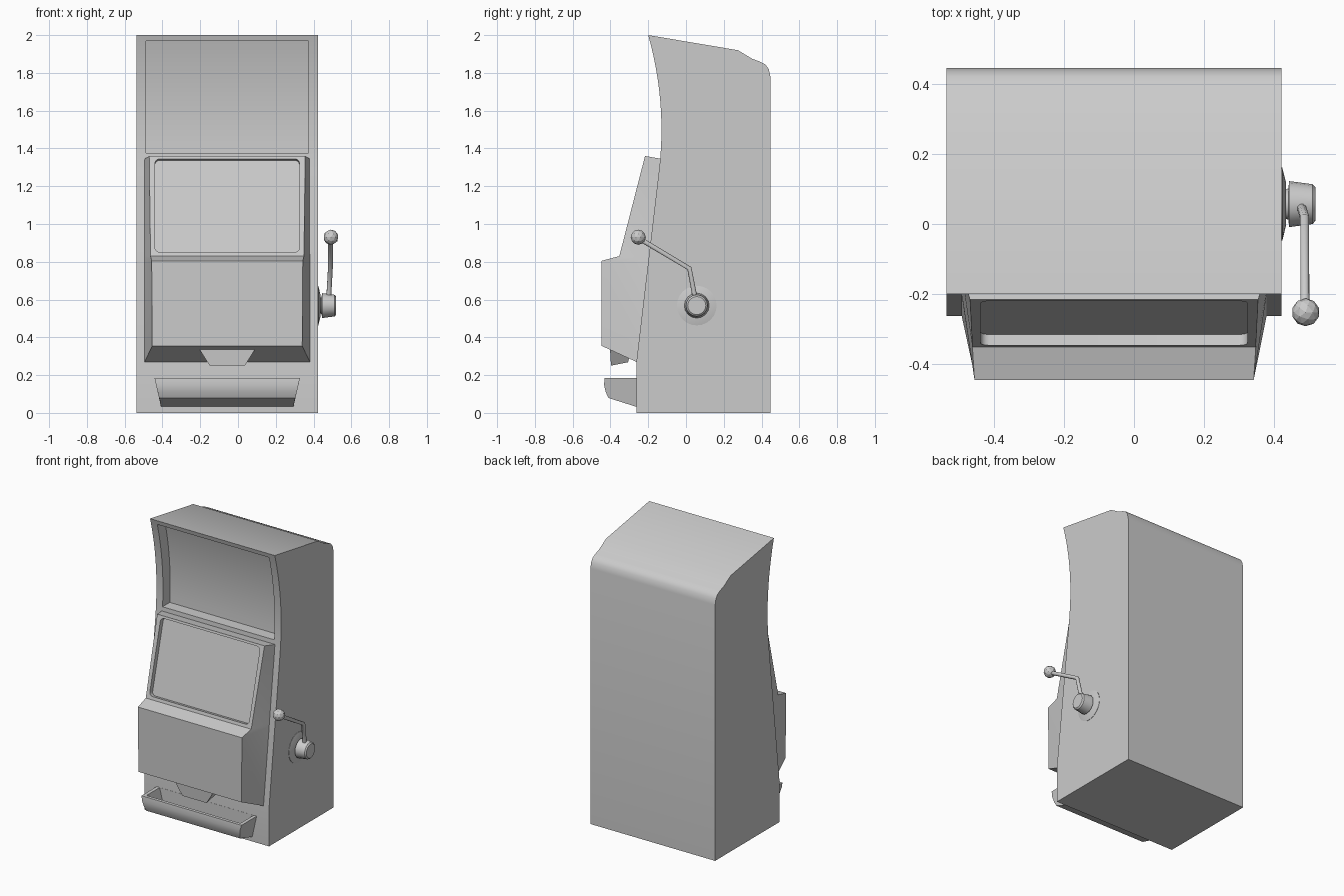
import bpy, bmesh, math
from mathutils import Matrix, Vector

if "Cube" in bpy.data.objects:
    bpy.data.objects.remove(bpy.data.objects["Cube"])

grey = bpy.data.materials.new("plain grey")
grey.use_nodes = True
grey.diffuse_color = (0.6, 0.6, 0.6, 1)
grey.node_tree.nodes["Principled BSDF"].inputs["Base Color"].default_value = (0.6, 0.6, 0.6, 1)

CX = -0.057          # middle of the cabinet
HALF = 0.48          # half width of the cabinet
HUB = Vector((0, 0.057, 0.568))


def select(obj):
    bpy.ops.object.select_all(action='DESELECT')
    obj.select_set(True)
    bpy.context.view_layer.objects.active = obj


def finish(name, bm):
    bmesh.ops.recalc_face_normals(bm, faces=bm.faces)
    mesh = bpy.data.meshes.new(name)
    bm.to_mesh(mesh)
    bm.free()
    obj = bpy.data.objects.new(name, mesh)
    bpy.context.collection.objects.link(obj)
    mesh.materials.append(grey)
    return obj


def smooth(obj, degrees=30):
    select(obj)
    bpy.ops.object.shade_smooth_by_angle(angle=math.radians(degrees))


def extrude_profile(name, profile, half_widths):
    """Side profile of (y, z) points, each with its own half width."""
    bm = bmesh.new()
    sides = [[bm.verts.new((CX + s * w, y, z)) for (y, z), w in zip(profile, half_widths)]
             for s in (-1, 1)]
    for side in sides:
        bm.faces.new(side)
    n = len(profile)
    for i in range(n):
        j = (i + 1) % n
        bm.faces.new((sides[0][i], sides[0][j], sides[1][j], sides[1][i]))
    return finish(name, bm)


def carve(obj, cutter):
    cutter.hide_render = True
    mod = obj.modifiers.new("carve", 'BOOLEAN')
    mod.operation = 'DIFFERENCE'
    mod.solver = 'EXACT'
    mod.object = cutter
    select(obj)
    bpy.ops.object.modifier_apply(modifier=mod.name)
    bpy.data.objects.remove(cutter)


def front_y(z):
    """Front line of the cabinet: upright foot, sloped middle, curved top."""
    if z > 1.3:
        return -0.13 - 0.28 * (z - 1.5) ** 2
    return max(-0.263, -0.141 - 0.118 * (1.3 - z))


# Cabinet with a curved front and rounded rear shoulder
zs = [0, 0.266] + [1.3 + 0.7 * i / 20 for i in range(21)]
outline = [(front_y(z), z) for z in zs]
outline += [(0.275, 1.92), (0.35, 1.875), (0.39, 1.86), (0.42, 1.845),
            (0.438, 1.82), (0.447, 1.78), (0.447, 0)]
cabinet = extrude_profile("cabinet", outline, [HALF] * len(outline))

# Sunken sign panel following the front curve
steps = [1.375 + 0.595 * i / 14 for i in range(15)]
recess = [(front_y(z) + 0.08, z) for z in steps] + [(-0.4, 1.97), (-0.4, 1.375)]
carve(cabinet, extrude_profile("sign_cutter", recess, [0.43] * len(recess)))
smooth(cabinet)

# Console: each row has a front point and half width, and a rear point on the cabinet
rows = [(-0.217, 1.36, 0.413, 1.345), (-0.353, 0.83, 0.406, 0.83),
        (-0.447, 0.805, 0.4, 0.8), (-0.447, 0.355, 0.397, 0.268)]
bm = bmesh.new()
loops = []
for y, z, w, back_z in rows:
    back = front_y(back_z) + 0.005
    loops.append([bm.verts.new(p) for p in (
        (CX - 0.438, back, back_z), (CX - w, y, z), (CX + w, y, z), (CX + 0.438, back, back_z))])
for a, b in zip(loops, loops[1:]):
    for i in range(4):
        j = (i + 1) % 4
        bm.faces.new((a[i], a[j], b[j], b[i]))
bm.faces.new(loops[0])
bm.faces.new(loops[-1])
console = finish("console", bm)

# Screen opening with rounded corners, sunk square to the sloped face
slope = math.atan2(rows[0][0] - rows[1][0], rows[0][1] - rows[1][1])
bm = bmesh.new()
bmesh.ops.create_cube(bm, size=1, matrix=Matrix.Diagonal((0.765, 0.066, 0.51, 1)))
rounding = [e for e in bm.edges if abs(e.verts[0].co.y - e.verts[1].co.y) > 0.01]
bmesh.ops.bevel(bm, geom=rounding, offset=0.025, segments=4, profile=0.5, affect='EDGES')
bm.transform(Matrix.Translation((CX, -0.285, 1.098)) @ Matrix.Rotation(-slope, 4, 'X'))
carve(console, finish("screen_cutter", bm))
smooth(console, 25)

# Coin chute below the console
extrude_profile("coin_chute",
                [(-0.402, 0.36), (-0.402, 0.333), (-0.397, 0.25), (-0.307, 0.268), (-0.28, 0.36)],
                [0.15, 0.145, 0.093, 0.093, 0.15])

# Coin tray, hollow and open on top
tray = extrude_profile("coin_tray",
                       [(-0.255, 0.185), (-0.43, 0.185), (-0.434, 0.15), (-0.425, 0.11),
                        (-0.411, 0.08), (-0.37, 0.066), (-0.255, 0.03)],
                       [0.385, 0.385, 0.377, 0.368, 0.361, 0.357, 0.35])
carve(tray, extrude_profile("tray_cutter",
                            [(-0.264, 0.22), (-0.41, 0.22), (-0.406, 0.15), (-0.385, 0.11),
                             (-0.34, 0.09), (-0.264, 0.08)],
                            [0.37, 0.37, 0.35, 0.342, 0.338, 0.335]))
smooth(tray)


# Lever plate and hub, turned around the x axis
def turned(name, profile, sides):
    bm = bmesh.new()
    rings = [[bm.verts.new((x, HUB.y + r * math.cos(math.tau * k / sides),
                            HUB.z + r * math.sin(math.tau * k / sides)))
              for k in range(sides)] for x, r in profile]
    for a, b in zip(rings, rings[1:]):
        for k in range(sides):
            m = (k + 1) % sides
            bm.faces.new((a[k], a[m], b[m], b[k]))
    bm.faces.new(rings[0])
    bm.faces.new(rings[-1])
    smooth(finish(name, bm))


turned("lever_plate", [(0.415, 0.105), (0.425, 0.105), (0.436, 0.06), (0.436, 0.03)], 24)
turned("lever_hub", [(0.43, 0.04), (0.443, 0.045), (0.444, 0.066), (0.512, 0.057), (0.52, 0.048)], 16)

# Bent lever arm
path = [(0.478, 0.05, 0.6), (0.482, 0.042, 0.64), (0.489, 0.018, 0.765), (0.49, -0.253, 0.926)]
curve = bpy.data.curves.new("lever_arm", 'CURVE')
curve.dimensions = '3D'
curve.bevel_depth = 0.0135
curve.bevel_resolution = 2
curve.use_fill_caps = True
spline = curve.splines.new('POLY')
spline.points.add(len(path) - 1)
for point, co in zip(spline.points, path):
    point.co = (*co, 1)
arm = bpy.data.objects.new("lever_arm", curve)
bpy.context.collection.objects.link(arm)
curve.materials.append(grey)
select(arm)
bpy.ops.object.convert(target='MESH')

# Lever ball
bm = bmesh.new()
bmesh.ops.create_icosphere(bm, subdivisions=2, radius=0.04,
                           matrix=Matrix.Translation((0.492, -0.253, 0.93)))
finish("lever_ball", bm)
